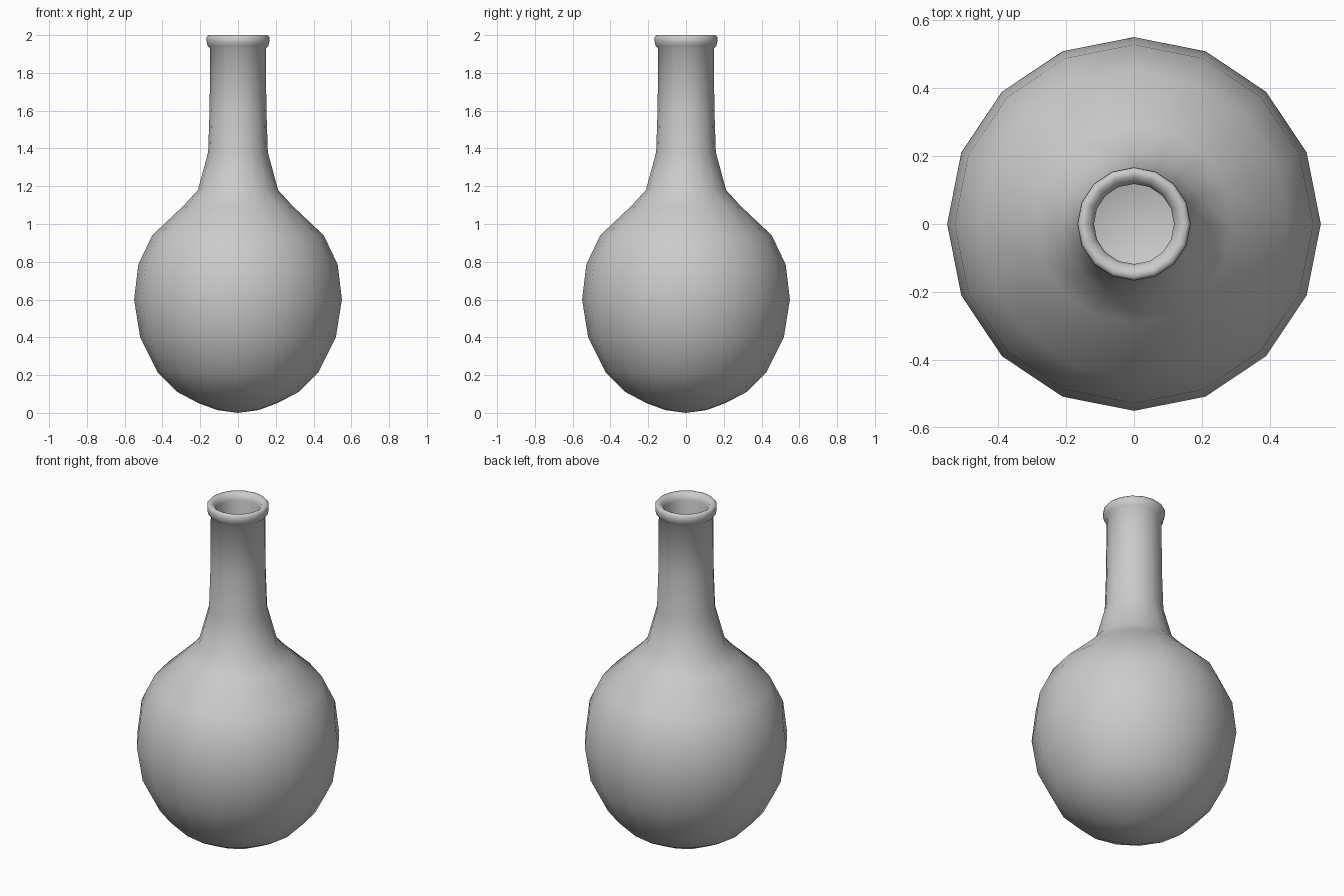
import bpy, bmesh, math

if "Cube" in bpy.data.objects:
    bpy.data.objects.remove(bpy.data.objects["Cube"])

SIDES = 16

# Half profile (radius, height): outer wall, rolled lip, inner wall
outer = [(0, 0), (0.11, 0.015), (0.21, 0.052), (0.32, 0.11), (0.425, 0.215),
         (0.518, 0.40), (0.55, 0.60), (0.528, 0.785), (0.454, 0.94),
         (0.29, 1.095), (0.212, 1.18), (0.158, 1.38), (0.15, 1.62), (0.148, 1.93)]
lip = [(0.16, 1.942), (0.167, 1.968), (0.166, 1.99), (0.157, 2.0),
       (0.142, 1.998), (0.125, 1.985), (0.118, 1.96)]
inner = [(0.118, 1.62), (0.128, 1.38), (0.182, 1.17), (0.43, 0.92), (0.5, 0.78),
         (0.52, 0.60), (0.49, 0.41), (0.405, 0.235), (0.305, 0.137),
         (0.2, 0.08), (0.105, 0.042), (0, 0.028)]


def lathe(name, profile, sides):
    bm = bmesh.new()
    rings = []
    for r, z in profile:
        count = 1 if r == 0 else sides
        rings.append([bm.verts.new((r * math.cos(2 * math.pi * i / sides),
                                    r * math.sin(2 * math.pi * i / sides), z))
                      for i in range(count)])
    for a, b in zip(rings, rings[1:]):
        for i in range(sides):
            j = (i + 1) % sides
            if len(a) == 1:
                bm.faces.new((a[0], b[j], b[i]))
            elif len(b) == 1:
                bm.faces.new((a[i], a[j], b[0]))
            else:
                bm.faces.new((a[i], a[j], b[j], b[i]))
    bmesh.ops.recalc_face_normals(bm, faces=bm.faces)
    mesh = bpy.data.meshes.new(name)
    bm.to_mesh(mesh)
    bm.free()
    obj = bpy.data.objects.new(name, mesh)
    bpy.context.collection.objects.link(obj)
    bpy.context.view_layer.objects.active = obj
    obj.select_set(True)
    bpy.ops.object.shade_smooth_by_angle(angle=math.radians(60))
    return obj


# Round flask with hollow body, long neck and rolled lip
lathe("flask", outer + lip + inner, SIDES)
